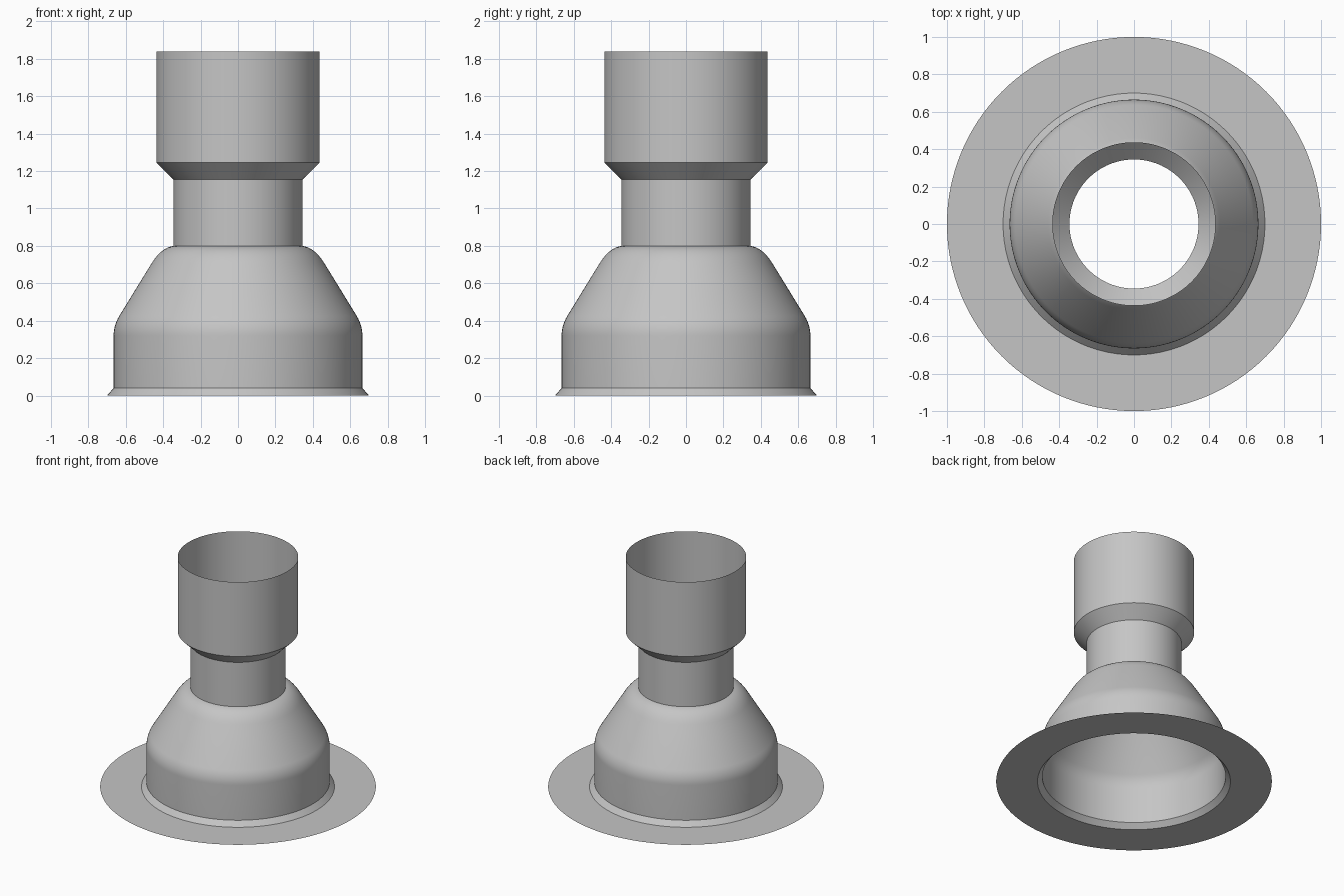
import bpy
import bmesh
import math
from mathutils import Vector

SIDES = 128

cube = bpy.data.objects.get("Cube")
if cube:
    bpy.data.objects.remove(cube, do_unlink=True)

grey = bpy.data.materials.new("plain grey")
grey.use_nodes = True
colour = (0.56, 0.56, 0.56, 1)
grey.diffuse_color = colour
grey.node_tree.nodes["Principled BSDF"].inputs["Base Color"].default_value = colour


def bend(start, corner, end, steps=8):
    """Rounded corner between two profile points."""
    a, b, c = Vector(start), Vector(corner), Vector(end)
    return [tuple(a.lerp(b, i / steps).lerp(b.lerp(c, i / steps), i / steps))
            for i in range(steps + 1)]


def revolve(name, profile):
    """Open thin shell from (radius, height) points, listed bottom to top."""
    bm = bmesh.new()
    rings = []
    for r, z in profile:
        rings.append([bm.verts.new((r * math.cos(math.tau * i / SIDES),
                                    r * math.sin(math.tau * i / SIDES), z))
                      for i in range(SIDES)])
    for low, high in zip(rings, rings[1:]):
        for i in range(SIDES):
            j = (i + 1) % SIDES
            bm.faces.new((low[i], low[j], high[j], high[i]))
    mesh = bpy.data.meshes.new(name)
    bm.to_mesh(mesh)
    bm.free()
    mesh.materials.append(grey)
    obj = bpy.data.objects.new(name, mesh)
    bpy.context.collection.objects.link(obj)
    bpy.ops.object.select_all(action="DESELECT")
    obj.select_set(True)
    bpy.context.view_layer.objects.active = obj
    bpy.ops.object.shade_smooth_by_angle(angle=math.radians(30))
    return obj


# Flat flange with its small sloping collar
revolve("base_flange", [(1, 0), (0.70, 0), (0.665, 0.04)])

# Skirt with a rounded conical shoulder
revolve("shoulder_body", [(0.665, 0.04)]
        + bend((0.665, 0.32), (0.665, 0.375), (0.635, 0.425))
        + bend((0.46, 0.71), (0.41, 0.79), (0.345, 0.80)))

# Narrow neck, flaring into the wide open socket
revolve("neck_and_socket", [(0.345, 0.80), (0.345, 1.155),
                            (0.437, 1.245), (0.437, 1.84)])
